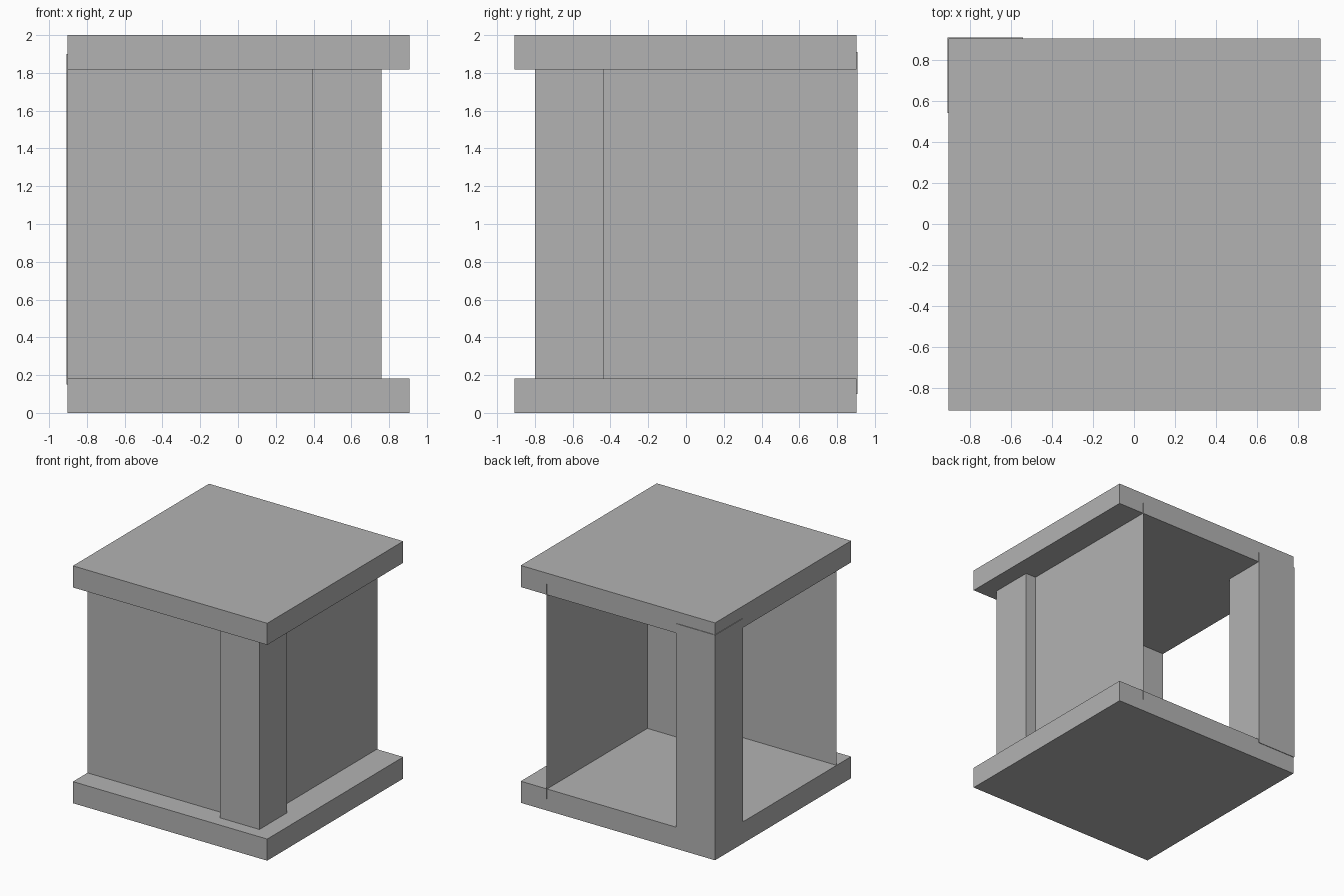
import bpy
import bmesh
from mathutils import Matrix, Vector

default_cube = bpy.data.objects.get("Cube")
if default_cube:
    bpy.data.objects.remove(default_cube, do_unlink=True)

# Single plain grey for every part
grey = bpy.data.materials.new("plain_grey")
grey.use_nodes = True
colour = (0.45, 0.45, 0.45, 1)
grey.diffuse_color = colour
grey.node_tree.nodes["Principled BSDF"].inputs["Base Color"].default_value = colour


def add_object(name, bm):
    mesh = bpy.data.meshes.new(name)
    bm.to_mesh(mesh)
    bm.free()
    mesh.materials.append(grey)
    obj = bpy.data.objects.new(name, mesh)
    bpy.context.collection.objects.link(obj)


def box(name, low, high):
    """Box between two opposite corners."""
    low, high = Vector(low), Vector(high)
    bm = bmesh.new()
    bmesh.ops.create_cube(bm, size=1, matrix=Matrix.Translation((low + high) / 2)
                          @ Matrix.Diagonal(high - low).to_4x4())
    add_object(name, bm)


def panel(name, start, end, bottom, top):
    """Upright sheet wall between two plan points."""
    bm = bmesh.new()
    bm.faces.new([bm.verts.new((*p, z)) for p, z in
                  ((start, bottom), (end, bottom), (end, top), (start, top))])
    add_object(name, bm)


# Base and roof slabs
for name, z in (("base_slab", 0), ("roof_slab", 1.818)):
    box(name, (-0.903, -0.908, z), (0.908, 0.903, z + 0.182))

# Square posts on opposite corners
box("front_left_post", (0.393, -0.80, 0.15), (0.76, -0.433, 1.9))
box("back_right_post", (-0.908, 0.541, 0.15), (-0.541, 0.908, 1.9))

# Thin walls running from the front post
panel("front_wall", (-0.902, -0.715), (0.40, -0.715), 0.1, 1.91)
panel("left_wall", (0.663, -0.44), (0.663, 0.908), 0.1, 1.91)
